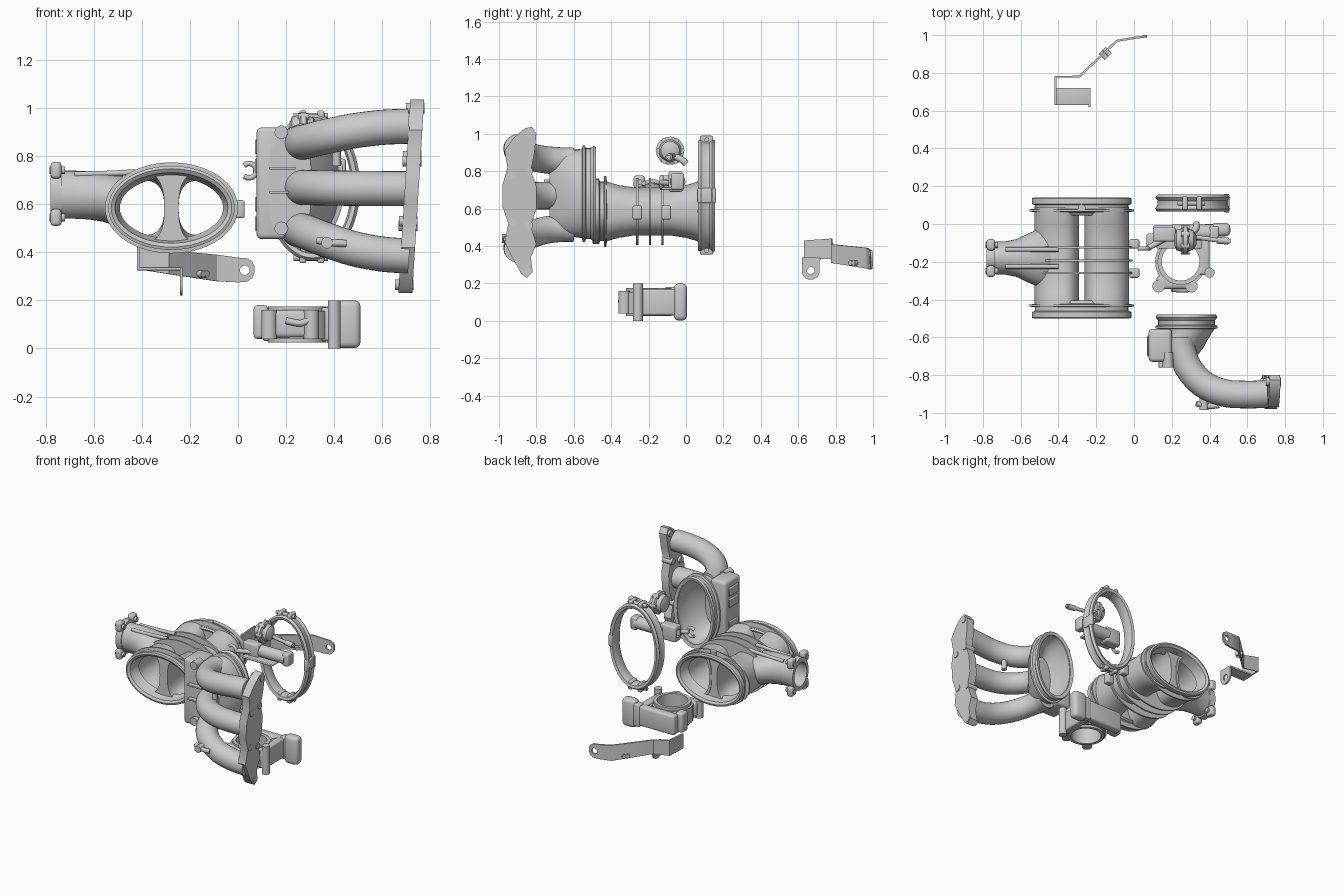
import bpy, bmesh
from math import sin, cos, pi, copysign
from mathutils import Vector as V

if "Cube" in bpy.data.objects:
    bpy.data.objects.remove(bpy.data.objects["Cube"])

cutters = []

def loft(name, rings, loop=False):
    bm = bmesh.new()
    vs = [[bm.verts.new(p) for p in r] for r in rings]
    n, m = len(rings[0]), len(rings)
    for i in range(m if loop else m - 1):
        a, b = vs[i], vs[(i + 1) % m]
        for j in range(n):
            k = (j + 1) % n
            bm.faces.new((a[j], a[k], b[k], b[j]))
    if not loop:
        bm.faces.new(vs[0])
        bm.faces.new(vs[-1])
    bmesh.ops.recalc_face_normals(bm, faces=bm.faces)
    me = bpy.data.meshes.new(name)
    bm.to_mesh(me)
    bm.free()
    ob = bpy.data.objects.new(name, me)
    bpy.context.collection.objects.link(ob)
    return ob

def oval(cx, cz, hw, hz, y, taper=0, e=1, n=56):
    """Cross-section ring in the xz plane; e < 1 makes it boxier, taper makes it D-shaped."""
    pts = []
    for i in range(n):
        c, s = cos(2 * pi * i / n), sin(2 * pi * i / n)
        c, s = copysign(abs(c) ** e, c), copysign(abs(s) ** e, s)
        pts.append((cx + hw * c, y, cz + hz * s * (1 - taper * c)))
    return pts

def oval_ring(name, cx, cz, hw, hz, prof):
    return loft(name, [oval(cx, cz, hw + o, hz + o, y) for y, o in prof], True)

def tube(name, pts, r, ref=(0, 0, 1), n=20, sub=4):
    pts = [V(p) for p in pts]
    if len(pts) > 2:
        P = [2 * pts[0] - pts[1]] + pts + [2 * pts[-1] - pts[-2]]
        out = []
        for i in range(1, len(P) - 2):
            a, b, c, d = P[i - 1:i + 3]
            for k in range(sub):
                t = k / sub
                out.append(.5 * (2 * b + (c - a) * t + (2 * a - 5 * b + 4 * c - d) * t * t
                                 + (3 * b - a - 3 * c + d) * t ** 3))
        pts = out + [pts[-1]]
    rings = []
    for i, p in enumerate(pts):
        t = (pts[min(i + 1, len(pts) - 1)] - pts[max(i - 1, 0)]).normalized()
        w = V(ref) if abs(t.dot(V(ref))) < .9 else V((1, 0, 0))
        u = t.cross(w).normalized()
        v = u.cross(t)
        rings.append([p + r * (u * cos(2 * pi * k / n) + v * sin(2 * pi * k / n)) for k in range(n)])
    return loft(name, rings)

def box(name, x0, x1, y0, y1, z0, z1, bev=.01):
    ob = loft(name, [[(x0, y0, z), (x1, y0, z), (x1, y1, z), (x0, y1, z)] for z in (z0, z1)])
    if bev:
        m = ob.modifiers.new("bevel", 'BEVEL')
        m.width, m.segments = bev, 3
    return ob

def cutter(ob):
    ob.hide_render = True
    cutters.append(ob)
    return ob

def cut(ob, *tools):
    for t in tools:
        m = ob.modifiers.new("cut", 'BOOLEAN')
        m.operation, m.solver, m.object = 'DIFFERENCE', 'EXACT', t
    return ob

# ---- twin-bore duct: two D-shaped tubes between oval collars
CX, CZ = -.277, .585
def d_tube(name, s, shrink, ends):
    st = [(ends[0], .155), (-.42, .155), (-.36, .138), (-.28, .126), (-.08, .126), (.0, .138), (.06, .155), (ends[1], .155)]
    return loft(name, [oval(CX + s * .132, CZ, s * (.118 - shrink), h - shrink, y, .14, .8) for y, h in st])
bores = [cutter(d_tube("bore_cutter", s, .016, (-.6, .3))) for s in (-1, 1)]
for s, b, nm in ((-1, bores[0], "left"), (1, bores[1], "right")):
    cut(d_tube("duct_tube_" + nm, s, 0, (-.44, .09)), b)
for nm, y, d in (("front", -.5, 1), ("back", .14, -1)):
    oval_ring("duct_collar_" + nm, CX, CZ, .255, .167,
              [(y + d * a, o) for a, o in ((0, -.004), (.004, .008), (.035, .008), (.04, -.008), (.06, -.008), (.063, .022),
                                           (.073, .022), (.078, -.01), (.095, -.025), (.085, -.04), (.05, -.028), (.01, -.02))])
    cut(loft("duct_web_" + nm, [oval(CX, CZ, .24, .152, y + d * a) for a in (.055, .085)]), *bores)
for i, y in enumerate((-.26, -.193, -.125)):
    cut(loft(f"duct_rib_{i}", [oval(CX, CZ, .27, .18, y + a) for a in (-.006, .006)]), *bores)
for y in (-.26, -.105):
    box("duct_side_lug", -.025, .028, y - .025, y + .025, .542, .617)
tube("duct_top_boss", [(CX, .085, .72), (CX, .085, .775)], .02)

# ---- throttle neck on the left of the duct
def yz(cy, cz, hy, hz, x, n=40):
    return [(x, cy + hy * cos(2 * pi * i / n), cz + hz * sin(2 * pi * i / n)) for i in range(n)]
neck = [(-.76, .085, .1, .64), (-.68, .088, .1, .64), (-.62, .1, .1, .637), (-.56, .13, .103, .63), (-.5, .155, .108, .615), (-.44, .16, .105, .60)]
neck_bore = cutter(loft("neck_bore_cutter", [yz(-.18, .64, .07, .085, x) for x in (-.85, -.56)]))
cut(loft("neck", [yz(-.18, cz, hy, hz, x) for x, hy, hz, cz in neck]), bores[0], neck_bore)
cut(loft("neck_flange", [yz(-.18, .643, .09, .115, x) for x in (-.78, -.735)]), neck_bore)
for y in (-.25, -.11):
    for z in (.545, .742):
        cut(box("neck_flange_corner", -.78, -.735, y - .03, y + .03, z - .035, z + .035, .015), neck_bore)
        tube("neck_bolt", [(-.785, y, z), (-.72, y, z)], .016)
for y in (-.225, -.135):
    tube("neck_rib", [(-.68, y, .725), (-.56, y, .727), (-.4, y, .735)], .012)

# ---- intake manifold: plenum, runners, wavy head flange
cav = cutter(loft("plenum_cutter", [oval(.278, .68, .132, .225, -.4), oval(.278, .68, .132, .225, -.52),
                                    oval(.26, .68, .11, .2, -.6), oval(.24, .68, .07, .15, -.66)]))
cut(loft("plenum", [oval(x, .68, w, h, y, 0, e) for x, w, h, y, e in
    ((.278, .145, .237, -.49, 1), (.278, .145, .237, -.56, 1), (.262, .13, .23, -.61, .9), (.24, .125, .222, -.66, .8), (.215, .09, .21, -.73, .7))]), cav)
oval_ring("plenum_flange", .278, .68, .145, .237, [(-.485, -.01), (-.48, .012), (-.495, .018), (-.51, .006), (-.535, .006),
          (-.54, .02), (-.552, .02), (-.558, -.005)])
cut(box("plenum_box", .078, .2, -.73, -.555, .455, .92, .02), cav)
for z in (.52, .6, .76, .84):
    box("plenum_emboss", .07, .085, -.7, -.59, z - .03, z + .03, .005)
for z in (.65, .75):
    box("plenum_web", .13, .24, -.76, -.7, z - .006, z + .006, .004)
for z in (.5, .9):
    tube("plenum_boss", [(.18, -.76, z), (.18, -.68, z)], .028)
path = [(.25, -.6), (.255, -.67), (.29, -.765), (.37, -.85), (.48, -.895), (.6, -.903), (.71, -.9)]
for nm, z0, z1 in (("top", .855, .925), ("middle", .67, .665), ("bottom", .495, .385)):
    w = [0, 0, .12, .4, .72, .93, 1]
    cut(tube("runner_" + nm, [(x, y, z0 + (z1 - z0) * k) for (x, y), k in zip(path, w)], .073, n=28), cav)
edge = [(-.86, 1.03), (-.92, .98), (-.97, .91), (-.955, .82), (-.98, .73), (-.98, .61), (-.95, .52), (-.97, .42), (-.93, .34),
        (-.88, .25), (-.85, .23), (-.82, .26), (-.83, .34), (-.80, .41), (-.83, .51), (-.80, .6), (-.80, .72), (-.83, .8),
        (-.81, .9), (-.80, 1.0), (-.825, 1.037)]
loft("head_flange", [[(x + (z - .63) * .062, y, z) for y, z in edge] for x in (.692, .75)])
for y, z in ((-.93, .78), (-.93, .53), (-.84, .8), (-.84, .51), (-.835, 1.0), (-.85, .265)):
    x = .69 + (z - .63) * .062
    tube("flange_boss", [(x - .014, y, z), (x + .064, y, z)], .022)
tube("runner_nipple", [(.33, -.95, .45), (.39, -.965, .44), (.45, -.96, .437)], .015)
tube("runner_nipple_base", [(.37, -.88, .44), (.37, -.985, .44)], .024)
tube("runner_post", [(.41, -.85, .76), (.41, -.85, .86)], .018)

# ---- clamp ring
oval_ring("clamp_ring", .31, .67, .178, .285, [(.07, -.01), (.065, .008), (.08, .02), (.1, .008), (.125, .008), (.14, .02),
          (.155, .008), (.15, -.01), (.125, -.018), (.095, -.018)])
for z, s in ((.96, 1), (.385, -1)):
    for x in (.27, .345):
        box("clamp_lug", x - .014, x + .014, .075, .145, z - .03, z + .03, .008)
    tube("clamp_bolt", [(.23, .11, z + s * .008), (.375, .11, z + s * .008)], .013)
box("clamp_joint", .475, .505, .06, .16, .63, .71, .008)

# ---- pressure regulator with rod, and idle valve with hook
loft("regulator", [yz(-.085, .91, r, r, x, 24) for x, r in ((.215, .03), (.225, .055), (.255, .062), (.262, .075),
                                                           (.282, .075), (.289, .06), (.315, .05), (.33, .025))])
for k in range(6):
    a = k * pi / 3
    y, z = -.085 + .062 * cos(a), .91 + .062 * sin(a)
    tube("regulator_screw", [(.25, y, z), (.295, y, z)], .015, n=12)
tube("regulator_outlet", [(.3, -.06, .88), (.33, -.02, .86), (.33, 0, .84)], .018)
tube("regulator_rod", [(.3, -.065, .885), (.42, -.083, .88), (.51, -.092, .875)], .012)
tube("regulator_rod_end", [(.44, -.086, .879), (.5, -.091, .876)], .018)
tube("idle_valve_body", [(.2, -.045, .745), (.42, -.045, .745)], .042)
plug = cutter(box("plug_cutter", .05, .15, -.075, -.035, .72, .77, 0))
cut(box("idle_valve_plug", .1, .22, -.093, -.018, .69, .8, .012), plug)
box("idle_valve_end", .4, .45, -.08, -.01, .7, .79, .012)
box("idle_valve_plate", .12, .36, -.13, -.06, .7, .715, .005)
tube("hook", [(.046 + .03 * cos(a), -.13, .74 + .03 * sin(a)) for a in [k * .58 - 2.3 for k in range(9)]],
     .011, (0, 1, 0), 12)
tube("hook_arm", [(.07, -.13, .74), (.16, -.08, .735)], .015)

# ---- throttle body
def disc(name, x, y, r, z0, z1):
    return tube(name, [(x, y, z0), (x, y, z1)], r, n=48)
hole = cutter(disc("throttle_cutter", .247, -.2, .1, -.1, .4))
cut(disc("throttle_barrel", .247, -.2, .122, .025, .175), hole)
cut(disc("throttle_lip", .247, -.2, .135, .04, .155), hole)
cut(box("throttle_case", .1, .4, -.065, -.005, .03, .17, .015), hole)
cut(box("throttle_gear_cover", .345, .4, -.27, -.01, .03, .17, .012), hole)
cut(box("throttle_base", .12, .32, -.345, -.27, .045, .16, .02), hole)
box("throttle_motor", .405, .51, -.065, .005, .002, .2, .025)
box("throttle_motor_neck", .37, .42, -.055, 0, .02, .18, .01)
disc("throttle_post", .4, -.257, .026, 0, .2)
for x, y in ((.13, -.33), (.305, -.33), (.13, -.075), (.36, -.08)):
    cut(disc("throttle_lug", x, y, .032, .04, .16), hole)
box("throttle_side_block", .065, .125, -.12, -.05, .04, .18, .015)
tube("throttle_lever", [(.2, -.345, .115), (.26, -.35, .105), (.3, -.345, .12)], .014)

# ---- bent strap bracket
strap = [(-.415, .63, .33, .43), (-.415, .78, .33, .44), (-.29, .78, .31, .41), (-.09, .97, .28, .39), (0, .985, .275, .378),
         (.04, .99, .278, .375), (.06, .993, .295, .36), (.068, .994, .315, .34)]
rings = []
for i, (x, y, a, b) in enumerate(strap):
    p, q = strap[max(i - 1, 0)], strap[min(i + 1, len(strap) - 1)]
    t = V((q[0] - p[0], q[1] - p[1], 0)).normalized() * .006
    rings.append([(x - t.y, y + t.x, a), (x + t.y, y - t.x, a), (x + t.y, y - t.x, b), (x - t.y, y + t.x, b)])
cut(loft("strap", rings), cutter(tube("strap_cutter", [(.028, .9, .326), (.028, 1.1, .326)], .02)))
box("strap_foot", -.42, -.23, .63, .72, .325, .338, .003)
tab = [(.62, .338), (.715, .338)] + [(.667 + .048 * cos(a), .268 + .048 * sin(a)) for a in [-pi * k / 12 for k in range(13)]]
cut(loft("strap_tab", [[(x, y, z) for y, z in tab] for x in (-.242, -.23)]),
    cutter(tube("tab_cutter", [(-.3, .667, .268), (-.2, .667, .268)], .02)))
for x, y in ((-.165, .897), (-.148, .915)):
    tube("strap_stud", [(x - .012, y + .012, .31), (x + .02, y - .02, .31)], .014)

# ---- bake modifiers, remove cutters, shade
bpy.ops.object.select_all(action='SELECT')
bpy.context.view_layer.objects.active = bpy.data.objects["plenum"]
bpy.ops.object.convert(target='MESH')
for c in cutters:
    bpy.data.objects.remove(c)
bpy.ops.object.select_all(action='SELECT')
bpy.ops.object.shade_smooth_by_angle(angle=.6)
